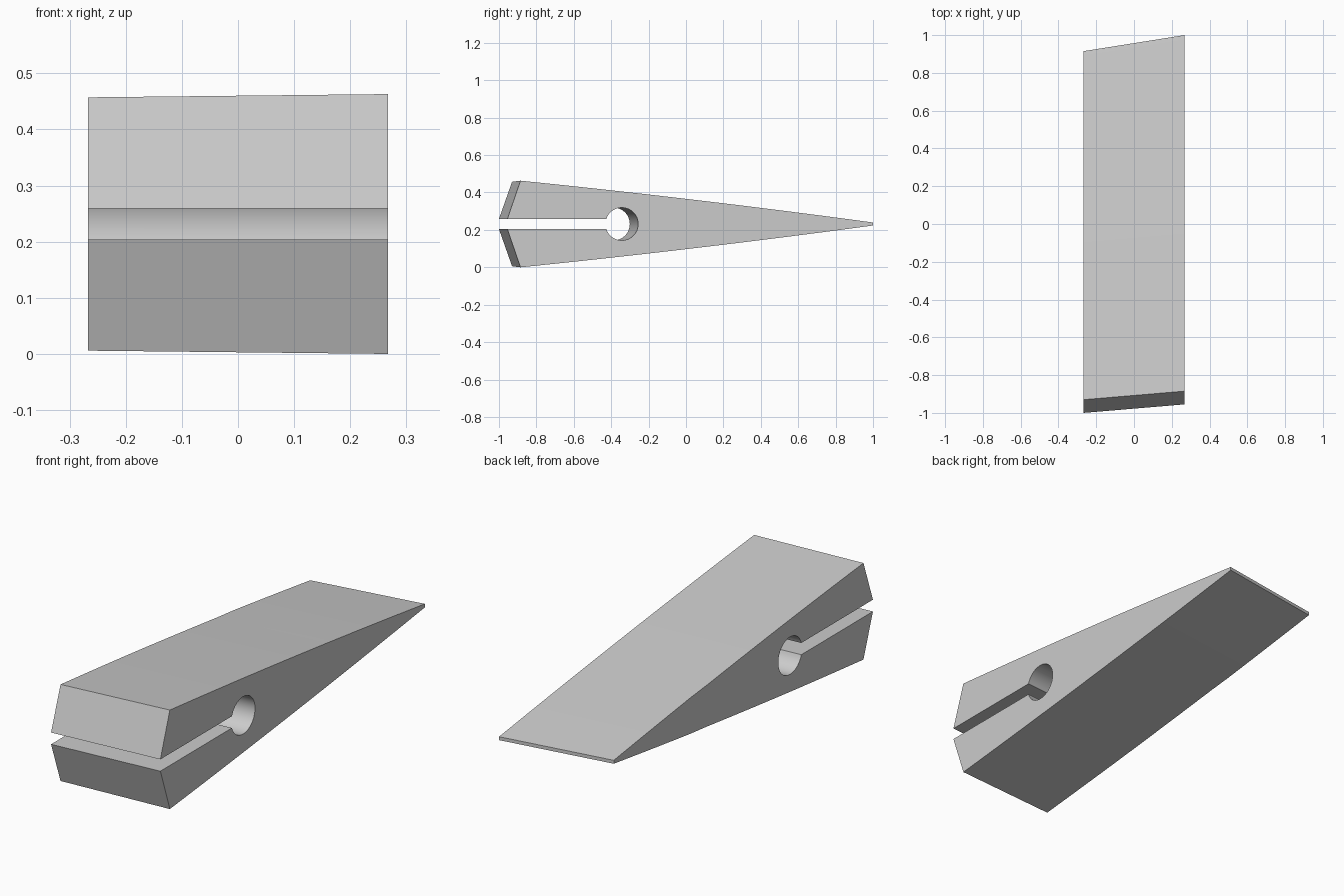
import bpy, bmesh, math

old = bpy.data.objects.get("Cube")
if old:
    bpy.data.objects.remove(old, do_unlink=True)

HALF_WIDTH = 0.267
MID_Z = 0.2315
HOLE_Y, HOLE_R, SLOT = -0.343, 0.0875, 0.0275
NOSE_Y, CREST_Y, TAIL_Y = -0.955, -0.885, 1.0
CREST_H, TAIL_H, BULGE = 0.2315, 0.008, 0.008


def flank(steps=16):
    """Gently bowed upper edge from the crest to the tail."""
    points = []
    for i in range(steps + 1):
        t = i / steps
        y = CREST_Y + (TAIL_Y - CREST_Y) * t
        h = CREST_H + (TAIL_H - CREST_H) * t + BULGE * 4 * t * (1 - t)
        points.append((y, h))
    return points


def hole(steps=40):
    """Round hole, open towards the slot."""
    gap = math.asin(SLOT / HOLE_R)
    start, end = -math.pi + gap, math.pi - gap
    return [(HOLE_Y + HOLE_R * math.cos(a), HOLE_R * math.sin(a))
            for a in (start + (end - start) * i / steps for i in range(steps + 1))]


def skew(y, h):
    """The far side is shifted, slightly shorter and slightly lower."""
    t = max(0, (y - HOLE_Y) / (TAIL_Y - HOLE_Y))
    on_hole = math.hypot(y - HOLE_Y, h) < HOLE_R + 0.001
    far_y = y - 0.045 - (0 if on_hole else 0.04 * t)
    far_h = h * 0.975 if abs(h) > HOLE_R + 0.01 else h
    return far_y, far_h


# Side outline: upper jaw, tail, lower jaw, slot and hole
upper = flank()
outline = [(NOSE_Y, SLOT)] + upper + [(y, -h) for y, h in reversed(upper)]
outline += [(NOSE_Y, -SLOT)] + hole()

# Wedge body joining the two side outlines
bm = bmesh.new()
near = [bm.verts.new((HALF_WIDTH, y, MID_Z + h)) for y, h in outline]
far = []
for y, h in outline:
    fy, fh = skew(y, h)
    far.append(bm.verts.new((-HALF_WIDTH, fy, MID_Z + fh)))
bm.faces.new(near)
bm.faces.new(list(reversed(far)))
for i in range(len(near)):
    j = (i + 1) % len(near)
    bm.faces.new((near[i], far[i], far[j], near[j]))
bmesh.ops.recalc_face_normals(bm, faces=bm.faces)
mesh = bpy.data.meshes.new("slotted_wedge")
bm.to_mesh(mesh)
bm.free()

wedge = bpy.data.objects.new("slotted_wedge", mesh)
bpy.context.collection.objects.link(wedge)

# Plain grey material
grey = bpy.data.materials.new("light_grey")
grey.use_nodes = True
colour = (0.6, 0.6, 0.6, 1)
grey.diffuse_color = colour
grey.node_tree.nodes["Principled BSDF"].inputs["Base Color"].default_value = colour
mesh.materials.append(grey)

# Smooth hole and flanks, crisp corners
bpy.ops.object.select_all(action="DESELECT")
wedge.select_set(True)
bpy.context.view_layer.objects.active = wedge
bpy.ops.object.shade_smooth_by_angle(angle=math.radians(20))
